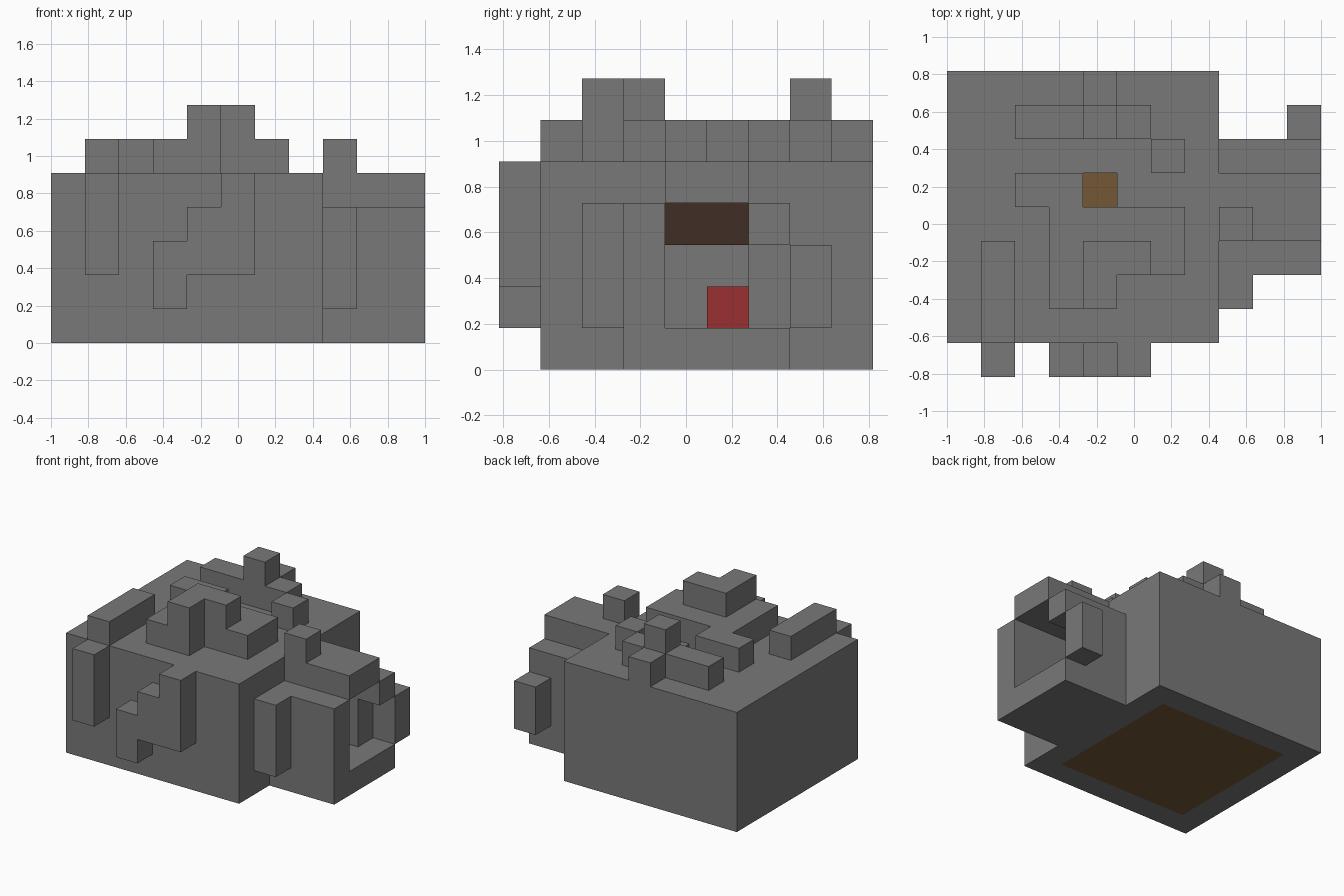
import bpy
import bmesh
from math import radians
from mathutils import Vector
from itertools import product

cube = bpy.data.objects.get("Cube")
if cube:
    bpy.data.objects.remove(cube, do_unlink=True)

UNIT = 2 / 11                      # edge length of one block
ORIGIN = Vector((-5.5, -4.5, 0))   # grid corner, in blocks


def material(name, color):
    mat = bpy.data.materials.new(name)
    mat.use_nodes = True
    rgba = (*color, 1)
    mat.diffuse_color = rgba
    bsdf = next(n for n in mat.node_tree.nodes if n.type == 'BSDF_PRINCIPLED')
    bsdf.inputs["Base Color"].default_value = rgba
    bsdf.inputs["Roughness"].default_value = 0.9
    return mat


stone = material("stone_grey", (0.19, 0.19, 0.19))
planks = material("plank_brown", (0.174, 0.095, 0.036))
dark_wood = material("dark_wood", (0.051, 0.028, 0.019))
red = material("bed_red", (0.32, 0.03, 0.032))


def box(x, y, z):
    """Blocks filling the half-open ranges x, y and z."""
    return set(product(range(*x), range(*y), range(*z)))


def build(name, cells, mat):
    """Skin a set of blocks with only its exposed faces, merged into flats."""
    bm = bmesh.new()
    verts = {}
    for cell in cells:
        for axis, side in product(range(3), (0, 1)):
            step = [0, 0, 0]
            step[axis] = 2 * side - 1
            if tuple(c + s for c, s in zip(cell, step)) in cells:
                continue
            loop = []
            for a, b in ((0, 0), (1, 0), (1, 1), (0, 1)):
                corner = list(cell)
                corner[axis] += side
                corner[(axis + 1) % 3] += a
                corner[(axis + 2) % 3] += b
                key = tuple(corner)
                if key not in verts:
                    verts[key] = bm.verts.new((Vector(key) + ORIGIN) * UNIT)
                loop.append(verts[key])
            bm.faces.new(loop if side else loop[::-1])
    bmesh.ops.dissolve_limit(bm, angle_limit=radians(1),
                             verts=bm.verts[:], edges=bm.edges[:])
    mesh = bpy.data.meshes.new(name)
    bm.to_mesh(mesh)
    bm.free()
    mesh.materials.append(mat)
    obj = bpy.data.objects.new(name, mesh)
    bpy.context.collection.objects.link(obj)
    return obj


# Hut: hollow block with a plank floor, a roof hole and an arched porch
floor = box((1, 7), (2, 8), (0, 1))
room = box((1, 7), (2, 8), (1, 4))
passage = box((7, 11), (4, 6), (1, 4))
roof_hole = box((4, 5), (5, 6), (4, 5))
porch_gap = box((10, 11), (6, 7), (1, 3))

main_block = box((0, 8), (1, 9), (0, 5))
porch = box((8, 11), (3, 7), (0, 4)) | box((8, 11), (4, 6), (4, 5))
shell = (main_block | porch) - floor - room - passage - roof_hole - porch_gap

# Raised stones on the roof
roof_stones = (
    box((1, 2), (1, 4), (5, 6))        # front corner ridge
    | box((2, 4), (5, 6), (5, 6))      # central mound
    | box((3, 7), (3, 5), (5, 6))
    | box((3, 5), (2, 3), (5, 6))
    | box((4, 6), (3, 4), (6, 7))      # upper step of the mound
    | box((4, 5), (2, 3), (6, 7))
    | box((2, 6), (7, 8), (5, 6))      # back ridge
    | box((4, 5), (8, 9), (5, 6))
    | box((4, 5), (7, 8), (6, 7))
    | box((6, 7), (6, 7), (5, 6))      # loose stone
    | box((8, 9), (4, 5), (5, 6))      # stone above the porch
)
build("stone_hut", shell | roof_stones, stone)
build("plank_floor", floor, planks)

# Stones standing out from the walls
build("front_stone_strip", box((1, 2), (0, 1), (2, 5)), stone)
build("front_stepped_stones",
      box((3, 4), (0, 1), (1, 3)) | box((4, 5), (0, 1), (2, 4))
      | box((5, 6), (0, 1), (2, 5)), stone)
build("porch_front_strip", box((8, 9), (2, 3), (1, 4)), stone)
build("porch_back_strip", box((10, 11), (7, 8), (1, 3)), stone)

# Furnishings inside
build("bed", box((1, 3), (5, 6), (1, 2)), red)
build("wall_shelf", box((1, 2), (4, 6), (3, 4)), dark_wood)
